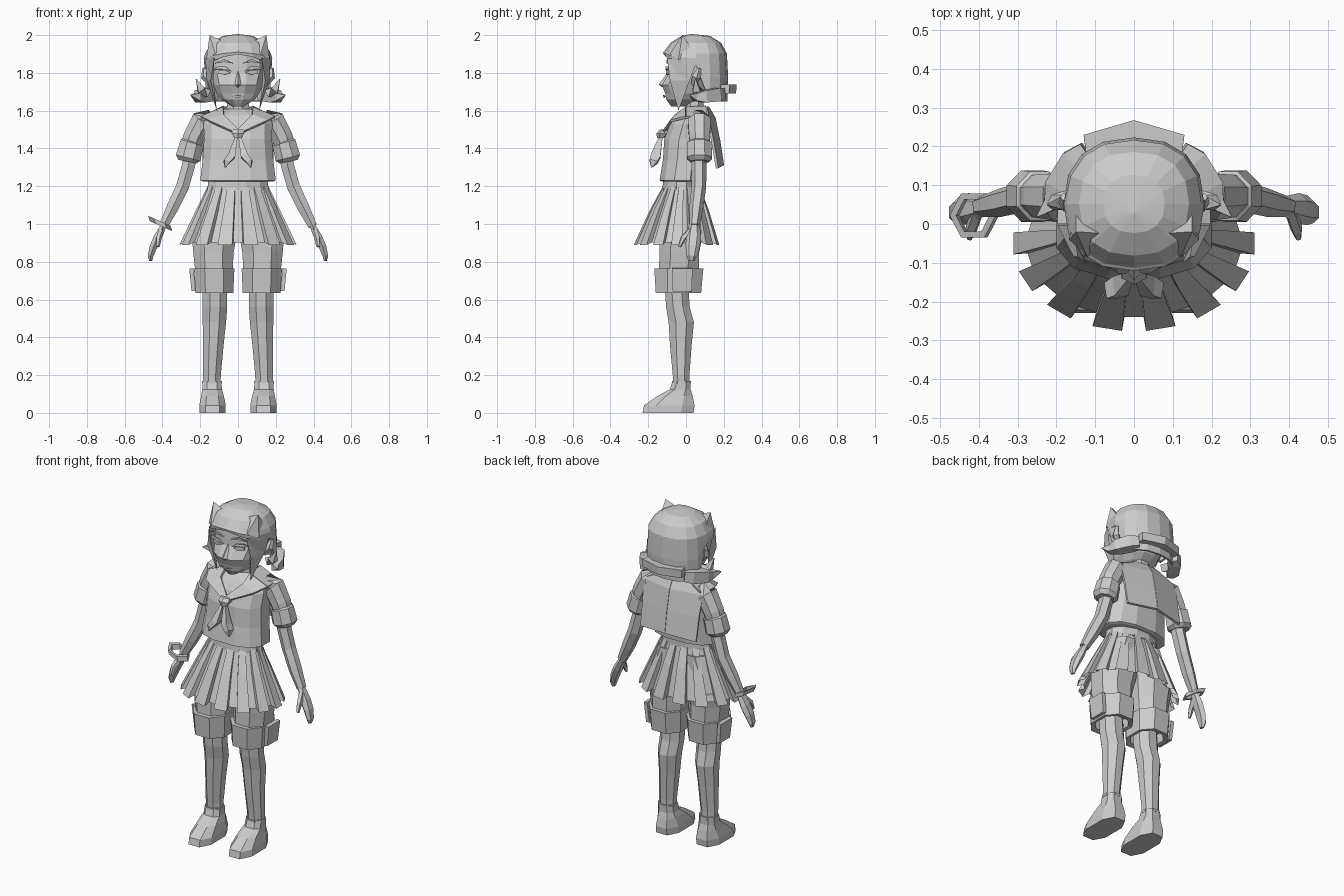
import bpy, math
from mathutils import Vector

grey = bpy.data.materials.new("light_grey")
grey.diffuse_color = (0.6, 0.6, 0.6, 1)


def make(name, verts, faces, mirror=False, thick=0):
    me = bpy.data.meshes.new(name)
    me.from_pydata([tuple(v) for v in verts], [], faces)
    me.materials.append(grey)
    ob = bpy.data.objects.new(name, me)
    bpy.context.collection.objects.link(ob)
    bpy.context.view_layer.objects.active = ob
    ob.select_set(True)
    bpy.ops.object.mode_set(mode='EDIT')
    bpy.ops.mesh.select_all(action='SELECT')
    bpy.ops.mesh.normals_make_consistent(inside=False)
    bpy.ops.object.mode_set(mode='OBJECT')
    ob.select_set(False)
    if thick:
        m = ob.modifiers.new("thickness", 'SOLIDIFY')
        m.thickness, m.offset = thick, 0
    if mirror:
        ob.modifiers.new("mirror", 'MIRROR').use_clip = False
    return ob


def spow(v, p):
    return math.copysign(abs(v) ** p, v)


def bridge(rows, n, closed=True):
    return [(r * n + i, r * n + (i + 1) % n, (r + 1) * n + (i + 1) % n, (r + 1) * n + i)
            for r in range(rows - 1) for i in range(n if closed else n - 1)]


def loft(name, rings, n=8, p=1.0, mirror=False, cap=True):
    """rings: (z, centre x, half width, front y, back y)"""
    verts, k = [], 1 / math.cos(math.pi / n) ** p
    for z, cx, rx, yf, yb in rings:
        for i in range(n):
            a = 2 * math.pi * (i + .5) / n
            verts.append((cx + rx * k * spow(math.cos(a), p),
                          (yf + yb) / 2 + (yb - yf) / 2 * k * spow(math.sin(a), p), z))
    faces = bridge(len(rings), n)
    if cap:
        faces += [tuple(range(n)), tuple(range(len(verts) - n, len(verts)))]
    return make(name, verts, faces, mirror)


def tube(name, path, n=6, mirror=False, flat=1.0):
    """path: (x, y, z, radius); flat squeezes the section sideways"""
    pts, verts = [Vector(q[:3]) for q in path], []
    for i, q in enumerate(path):
        d = (pts[min(i + 1, len(pts) - 1)] - pts[max(i - 1, 0)]).normalized()
        u = d.cross(Vector((0, 1, 0)) if abs(d.z) > .6 else Vector((0, 0, 1))).normalized()
        w = d.cross(u)
        for j in range(n):
            a = 2 * math.pi * (j + .5) / n
            verts.append(pts[i] + q[3] * (u * math.cos(a) * flat + w * math.sin(a)))
    faces = bridge(len(path), n) + [tuple(range(n)), tuple(range(len(verts) - n, len(verts)))]
    return make(name, verts, faces, mirror)


def plate(name, pts, faces=None, thick=.012, mirror=True):
    return make(name, pts, faces or [tuple(range(len(pts)))], mirror, thick)


# shoes, legs and cuffed shorts
loft("shoe", [(0, .135, .07, -.23, .04), (.04, .135, .07, -.222, .045), (.09, .135, .06, -.15, .035),
              (.125, .137, .052, -.085, .025), (.165, .138, .05, -.072, .025)], 8, .75, True)
loft("lower_leg", [(.1, .138, .044, -.065, .018), (.2, .138, .047, -.07, .018), (.36, .13, .054, -.085, .03),
                   (.48, .125, .062, -.092, .042), (.56, .122, .065, -.105, .02), (.7, .122, .065, -.115, .01)],
     8, 1, True)
loft("sock_band", [(.155, .138, .052, -.074, .026), (.17, .138, .052, -.074, .026)], 8, 1, True)
loft("shorts_leg", [(.7, .126, .095, -.145, .07), (.85, .13, .107, -.14, .07), (.95, .125, .12, -.14, .09),
                    (1.15, .08, .08, -.12, .08)], 8, .9, True)
loft("shorts_cuff", [(.7, .125, .08, -.13, .05), (.64, .125, .08, -.13, .05), (.635, .125, .1, -.16, .08),
                     (.765, .126, .107, -.168, .092), (.765, .126, .09, -.14, .07)], 8, .85, True, False)
plate("pocket", [(.235, -.07, .645), (.235, .03, .645), (.247, .035, .765), (.247, -.075, .765)], thick=.022)

# box-pleated skirt: alternating raised and sunken panels
verts, count = [], 14
for z, rx, ry, cy, depth in ((1.2, .16, .095, -.025, .004), (1.08, .212, .145, -.035, .018),
                             (.89, .298, .212, -.05, .03)):
    for i in range(count):
        for f, out in ((.2, 0), (.22, 1), (.78, 1), (.8, 0)):
            a = -math.pi / 2 + 2 * math.pi * (i + f) / count
            d = depth * (.5 if out else -.7)
            verts.append(((rx + d) * math.cos(a), cy + (ry + d) * math.sin(a),
                          z + (.012 if z < 1 and not out else 0)))
make("pleated_skirt", verts, bridge(3, count * 4))
loft("waistband", [(1.18, 0, .162, -.125, .075), (1.25, 0, .155, -.12, .075)], 12)

# blouse and neck
loft("blouse", [(1.225, 0, .185, -.125, .09), (1.23, 0, .2, -.14, .1), (1.34, 0, .187, -.122, .11),
                (1.45, 0, .18, -.115, .125), (1.53, 0, .182, -.085, .13), (1.575, 0, .17, -.05, .125),
                (1.61, 0, .075, -.005, .105)], 12, .8)
loft("neck", [(1.54, 0, .075, -.05, .1), (1.61, 0, .06, -.005, .095), (1.7, 0, .055, 0, .09)], 8)

# sailor collar with a broad back flap
plate("collar_front", [(.078, .0, 1.615), (.195, .0, 1.565), (.155, -.08, 1.545), (.0, -.128, 1.475),
                       (.0, -.105, 1.5), (.075, -.055, 1.575)], [(0, 1, 2, 5), (5, 2, 3, 4)], .014)
plate("collar_shoulder", [(.078, .0, 1.615), (.195, .0, 1.565), (.195, .115, 1.56), (.075, .105, 1.62)],
      thick=.014)
plate("collar_back", [(0, .115, 1.62), (.075, .105, 1.62), (.195, .115, 1.56), (0, .15, 1.56),
                      (0, .175, 1.44), (.188, .14, 1.44), (0, .195, 1.31), (.185, .165, 1.295)],
      [(0, 1, 2, 3), (3, 2, 5, 4), (4, 5, 7, 6)], .014)

# scarf knot and tails
loft("scarf_knot", [(1.455, 0, .018, -.15, -.11), (1.48, 0, .034, -.152, -.09), (1.5, 0, .028, -.135, -.09)], 6)
tube("scarf_tail", [(.008, -.132, 1.465, .012), (.035, -.16, 1.36, .036), (.06, -.172, 1.33, .03),
                    (.068, -.182, 1.3, .004)], 4, True, .75)

# sleeves, arms and hands
tube("sleeve", [(.14, .065, 1.565, .045), (.19, .07, 1.545, .065), (.235, .072, 1.46, .06),
                (.255, .072, 1.4, .055)], 8, True)
tube("sleeve_cuff", [(.24, .072, 1.435, .052), (.243, .072, 1.43, .068), (.264, .072, 1.35, .072),
                     (.268, .072, 1.33, .052)], 8, True)
tube("arm", [(.24, .07, 1.43, .04), (.262, .068, 1.31, .04), (.293, .068, 1.2, .039), (.345, .055, 1.09, .037),
             (.395, .045, .99, .027)], 6, True)
tube("hand", [(.39, .045, 1.0, .027), (.425, .04, .93, .04), (.448, .035, .88, .038),
              (.463, .03, .83, .028), (.462, .028, .805, .015)], 6, True, .6)
tube("thumb", [(.405, .03, .97, .018), (.42, -.015, .925, .016), (.424, -.035, .88, .009)], 5, True)

# angular bangle on one wrist
verts = []
for r, h in ((.048, -.014), (.066, -.014), (.066, .014), (.048, .014)):
    for i in range(6):
        a = math.pi * i / 3
        x = r * math.cos(a)
        verts.append((-.412 + x * .9 - h * .3, .022 + r * math.sin(a), 1.003 - x * .4 + h))
make("bangle", verts, bridge(4, 6) + [(18 + i, 18 + (i + 1) % 6, (i + 1) % 6, i) for i in range(6)])

# head with a projecting nose line and receding jaw
loft("head", [(1.622, 0, .03, -.078, .02), (1.66, 0, .09, -.105, .09), (1.69, 0, .112, -.11, .13),
              (1.735, 0, .13, -.128, .16), (1.8, 0, .148, -.092, .18), (1.84, 0, .152, -.09, .19),
              (1.94, 0, .13, -.08, .17)], 12, .9)
make("nose", [(0, -.092, 1.81), (.028, -.115, 1.735), (0, -.145, 1.738), (-.028, -.115, 1.735), (0, -.112, 1.715)],
     [(0, 1, 2), (0, 2, 3), (1, 4, 2), (2, 4, 3), (0, 3, 4, 1)])
plate("mouth", [(0, -.116, 1.668), (.035, -.108, 1.675), (0, -.118, 1.682)], thick=.006)
plate("upper_lash", [(.03, -.098, 1.805), (.065, -.103, 1.832), (.105, -.088, 1.833), (.135, -.06, 1.815),
                     (.105, -.09, 1.82), (.065, -.105, 1.818)], thick=.009)
plate("eye", [(.04, -.1, 1.8), (.065, -.102, 1.815), (.1, -.086, 1.815), (.105, -.084, 1.797), (.07, -.1, 1.79)],
      thick=.009)
plate("eyebrow", [(.025, -.1, 1.85), (.075, -.1, 1.872), (.125, -.078, 1.85), (.075, -.1, 1.858)], thick=.009)

# hair shell: the hem arches over the face and drops at the back
n, rows, verts = 16, 5, [(0, .03, 2.0)]
for level, size in ((1.99, .45), (1.955, .8), (1.9, .98), (None, 1.02), (0, 1)):
    for i in range(n):
        a = 2 * math.pi * i / n
        c, s = math.cos(a), math.sin(a)
        hem = 1.65 if s > .2 else 1.9 - .06 * abs(c) ** 1.5
        top = 1.9 if s > .2 else 1.915
        z = hem if level == 0 else ((top + hem) / 2 if level is None else max(level, hem + .015))
        drop = (1.012 if s < 0 and z < 1.92 else 1)
        verts.append((.172 * size * spow(c, .85), .052 + (.162 * size * drop) * spow(s, .85), z))
faces = [(0, 1 + i, 1 + (i + 1) % n) for i in range(n)]
faces += [tuple(v + 1 for v in f) for f in bridge(rows, n)]
make("hair", verts, faces, thick=.012)

# pointed hair tufts on the crown
make("crown_tuft", [(.168, -.04, 1.87), (.07, -.025, 1.965), (.15, .05, 1.9), (.12, -.085, 1.9), (.15, -.02, 2.0)],
     [(0, 4, 2), (2, 4, 1), (1, 4, 3), (3, 4, 0), (0, 2, 1, 3)], True)

# side locks framing the face
make("side_lock", [(.125, -.1, 1.88), (.172, -.01, 1.86), (.172, .05, 1.84), (.145, -.085, 1.76),
                   (.165, .02, 1.76), (.112, -.04, 1.6), (.13, -.07, 1.76)],
     [(0, 1, 4, 3), (1, 2, 4), (3, 4, 5), (0, 3, 6), (3, 5, 6), (6, 5, 4), (0, 6, 4, 2, 1)], True)

# ears and the rolled hair at the nape
tube("ear", [(.145, .04, 1.74, .015), (.172, .055, 1.78, .025), (.18, .07, 1.825, .01)], 5, True)
plate("nape_roll", [(0, .2, 1.738), (0, .268, 1.738), (.13, .23, 1.738), (.12, .155, 1.738),
                    (0, .2, 1.69), (0, .265, 1.69), (.13, .228, 1.69), (.12, .155, 1.69)],
      [(0, 1, 2, 3), (4, 5, 6, 7), (1, 2, 6, 5), (2, 3, 7, 6), (0, 3, 7, 4)], 0)
tube("hair_roll", [(.12, .185, 1.69, .04), (.155, .16, 1.685, .05), (.2, .095, 1.675, .045),
                   (.215, .05, 1.672, .028), (.25, .02, 1.683, .003)], 4, True)
tube("hair_curl", [(.16, .07, 1.69, .03), (.195, .055, 1.71, .028), (.222, .05, 1.768, .003)], 4, True)
